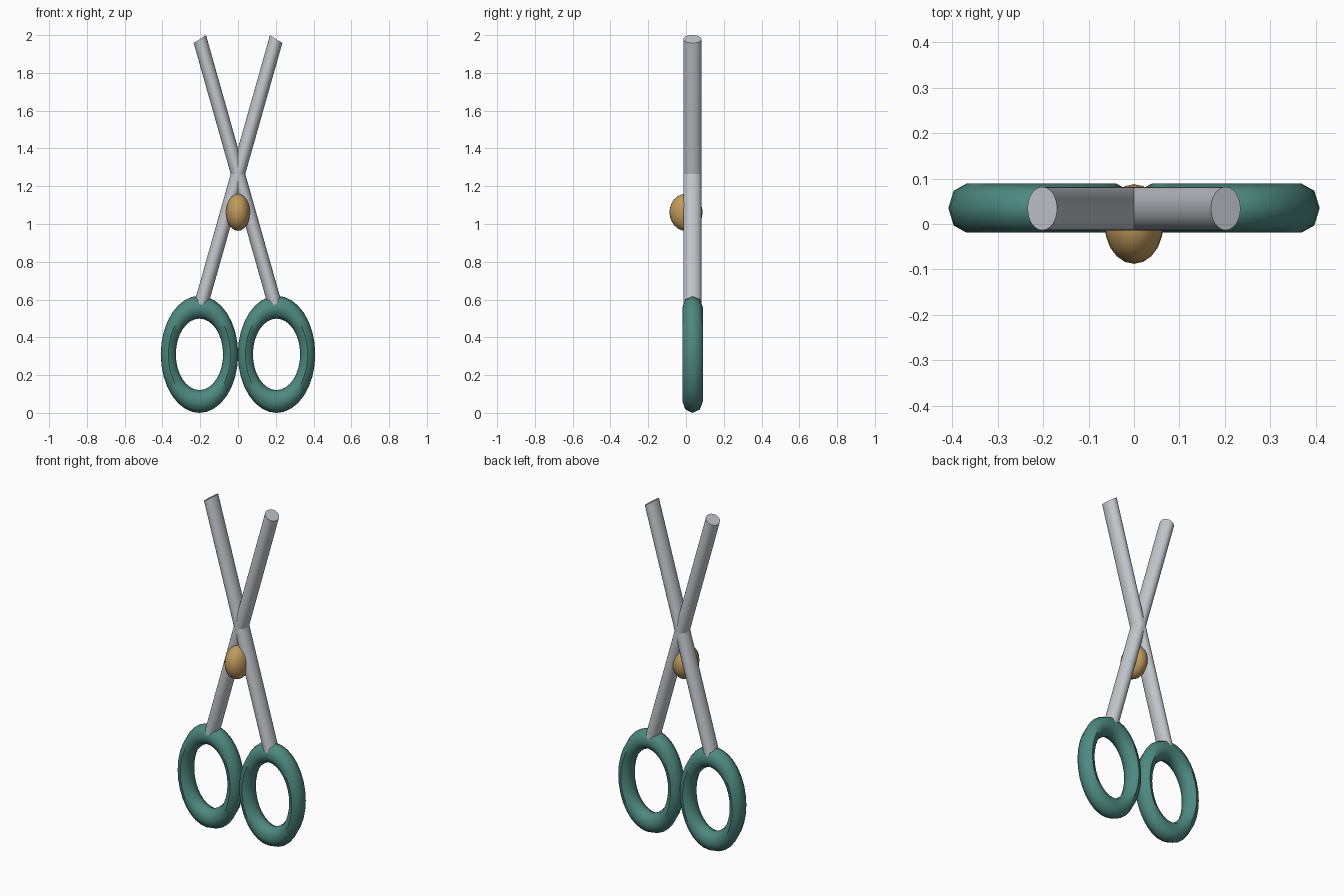
import bpy, math
from mathutils import Matrix, Vector

if "Cube" in bpy.data.objects:
    bpy.data.objects.remove(bpy.data.objects["Cube"])

# Whole model is stretched: round parts become elliptical
STRETCH = Vector((1.0, 1.35, 1.512))


def material(name, rgb):
    m = bpy.data.materials.new(name)
    m.diffuse_color = (*rgb, 1.0)
    m.use_nodes = True
    m.node_tree.nodes["Principled BSDF"].inputs["Base Color"].default_value = m.diffuse_color
    return m


steel = material("light steel", (0.54, 0.57, 0.61))
teal = material("teal handle", (0.075, 0.25, 0.215))
brass = material("brass", (0.53, 0.33, 0.11))


def finish(name, mat, tilt, centre):
    """Tilt, stretch and place the active primitive."""
    ob = bpy.context.object
    ob.name = ob.data.name = name
    ob.data.transform(Matrix.Translation(centre) @ Matrix.Diagonal(STRETCH).to_4x4() @ tilt)
    ob.data.materials.append(mat)
    bpy.ops.object.shade_smooth_by_angle(angle=math.radians(50))
    return ob


# Blade axis in unstretched space
half = Vector((0.202, 0, 0.714 / STRETCH.z))
lean = math.atan2(half.x, half.z)

for side, label in ((-1, "left"), (1, "right")):
    # Blade: leans across the centre line
    bpy.ops.mesh.primitive_cylinder_add(vertices=24, radius=0.0355, depth=2 * half.length)
    finish(label + "_blade", steel, Matrix.Rotation(side * lean, 4, 'Y'), (0, 0.034, 1.265))

    # Finger ring
    bpy.ops.mesh.primitive_torus_add(major_radius=0.165, minor_radius=0.04,
                                     major_segments=32, minor_segments=8)
    finish(label + "_finger_ring", teal, Matrix.Rotation(math.pi / 2, 4, 'X'),
           (side * 0.204, 0.035, 0.31))

# Pivot bolt
bpy.ops.mesh.primitive_uv_sphere_add(segments=20, ring_count=12, radius=0.065)
finish("pivot_bolt", brass, Matrix.Identity(4), (0, 0, 1.062))
